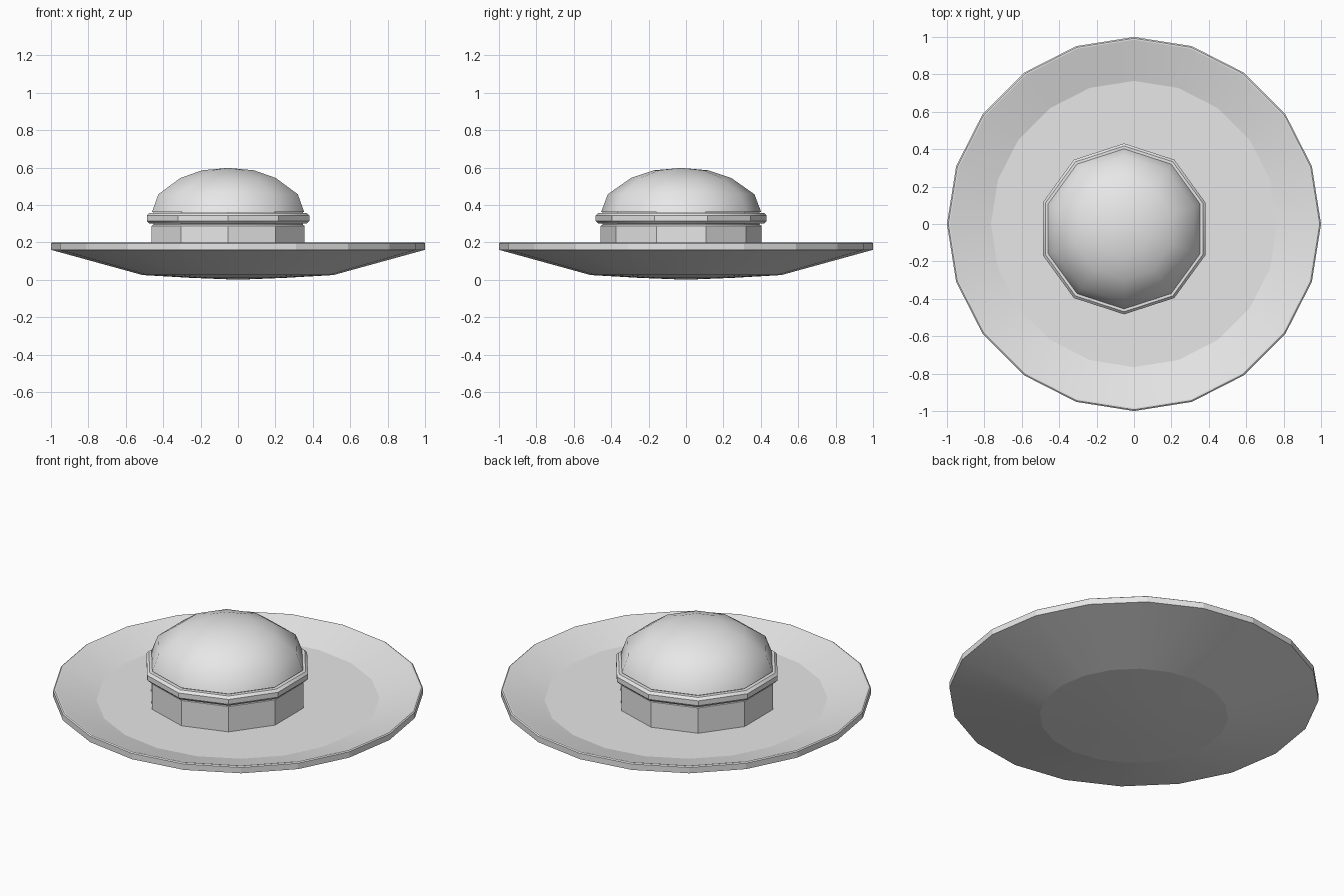
import bpy
import bmesh
from math import cos, sin, tau, radians

cube = bpy.data.objects.get("Cube")
if cube:
    bpy.data.objects.remove(cube, do_unlink=True)

grey = bpy.data.materials.new("light grey")
grey.use_nodes = True
grey.diffuse_color = (0.8, 0.8, 0.8, 1)
grey.node_tree.nodes["Principled BSDF"].inputs["Base Color"].default_value = (0.8, 0.8, 0.8, 1)


def lathe(name, profile, sides, centre, smooth_angle):
    """Revolve (radius, z) points about a vertical axis; radius 0 makes a pole."""
    bm = bmesh.new()
    rings = []
    for r, z in profile:
        if r == 0:
            rings.append([bm.verts.new((0, 0, z))] * sides)
        else:
            angles = [tau * (0.25 + i / sides) for i in range(sides)]
            rings.append([bm.verts.new((r * cos(a), r * sin(a), z)) for a in angles])
    for low, high in zip(rings, rings[1:]):
        for i in range(sides):
            j = (i + 1) % sides
            corners = dict.fromkeys((low[i], low[j], high[j], high[i]))
            bm.faces.new(list(corners))
    bmesh.ops.recalc_face_normals(bm, faces=bm.faces[:])
    mesh = bpy.data.meshes.new(name)
    bm.to_mesh(mesh)
    bm.free()
    mesh.materials.append(grey)
    obj = bpy.data.objects.new(name, mesh)
    obj.location = (*centre, 0)
    bpy.context.collection.objects.link(obj)
    bpy.ops.object.select_all(action='DESELECT')
    obj.select_set(True)
    bpy.context.view_layer.objects.active = obj
    bpy.ops.object.shade_smooth_by_angle(angle=radians(smooth_angle))
    return obj


# Shallow dish with a thin rim and a sunken flat floor
lathe("dish", [(0, 0), (0.25, 0.01), (0.51, 0.025), (1, 0.16), (1, 0.195),
               (0.993, 0.2), (0.985, 0.2), (0.765, 0.137), (0, 0.137)],
      20, (0, 0), 12)

# Ten-sided turret, set slightly off centre
hub = (-0.053, -0.026)
lathe("turret_base", [(0, 0.12), (0.43, 0.12), (0.43, 0.288), (0.42, 0.295),
                      (0.42, 0.365), (0, 0.365)], 10, hub, 30)
lathe("turret_collar", [(0.42, 0.3), (0.443, 0.3), (0.457, 0.314), (0.457, 0.343),
                        (0.443, 0.357), (0.42, 0.357), (0.42, 0.3)], 10, hub, 30)
lathe("turret_dome", [(0.428, 0.362), (0.392, 0.457), (0.268, 0.544),
                      (0.146, 0.585), (0, 0.598)], 10, hub, 60)
